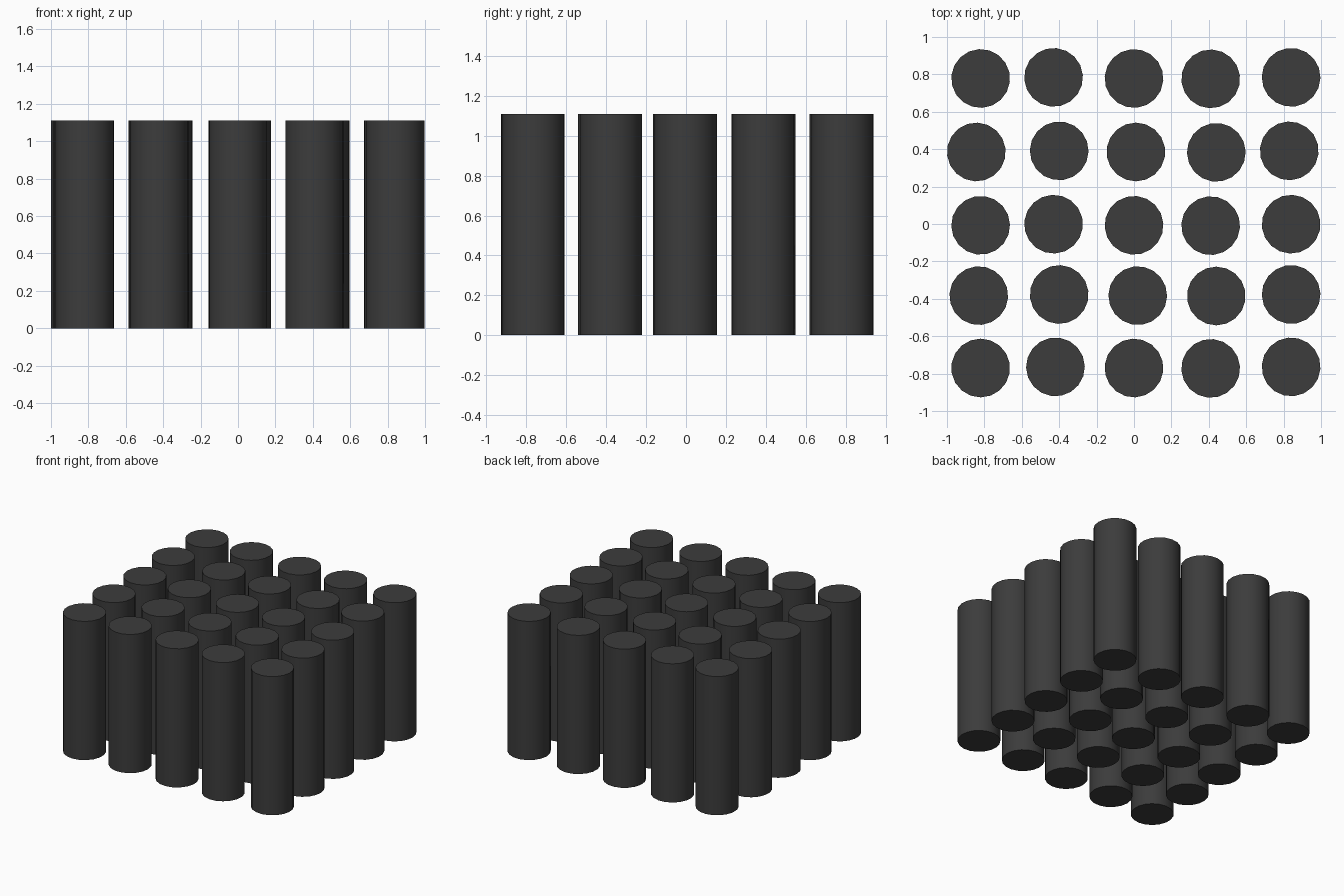
import bpy
import math

if "Cube" in bpy.data.objects:
    bpy.data.objects.remove(bpy.data.objects["Cube"], do_unlink=True)

RADIUS, HEIGHT, SIDES = 0.157, 1.11, 18

# Single dark grey material
charcoal = bpy.data.materials.new("charcoal")
charcoal.use_nodes = True
colour = (0.045, 0.045, 0.045, 1)
charcoal.diffuse_color = colour
charcoal.node_tree.nodes["Principled BSDF"].inputs["Base Color"].default_value = colour

# Column centres, row by row from the front: row y, then x of each column
rows = [
    (-0.77, (-0.82, -0.42, 0.0, 0.41, 0.84)),
    (-0.383, (-0.83, -0.40, 0.02, 0.44, 0.84)),
    (-0.007, (-0.82, -0.43, 0.0, 0.41, 0.84)),
    (0.385, (-0.843, -0.40, 0.01, 0.44, 0.83)),
    (0.778, (-0.82, -0.43, 0.0, 0.41, 0.84)),
]
# Small depth offset shared by each file of columns
offsets = (0.0, 0.006, 0.0, -0.002, 0.006)


def column(name, x, y, turn):
    bpy.ops.mesh.primitive_cylinder_add(
        vertices=SIDES, radius=RADIUS, depth=HEIGHT,
        location=(x, y, HEIGHT / 2), rotation=(0, 0, turn))
    obj = bpy.context.object
    obj.name = name
    obj.data.materials.append(charcoal)
    bpy.ops.object.shade_smooth_by_angle(angle=math.radians(40))


# Grid of free-standing columns, each turned a little differently
for r, (y, xs) in enumerate(rows):
    for c, x in enumerate(xs):
        column(f"column_row{r + 1}_{c + 1}", x, y + offsets[c], 0.1 * (r + 2 * c))
